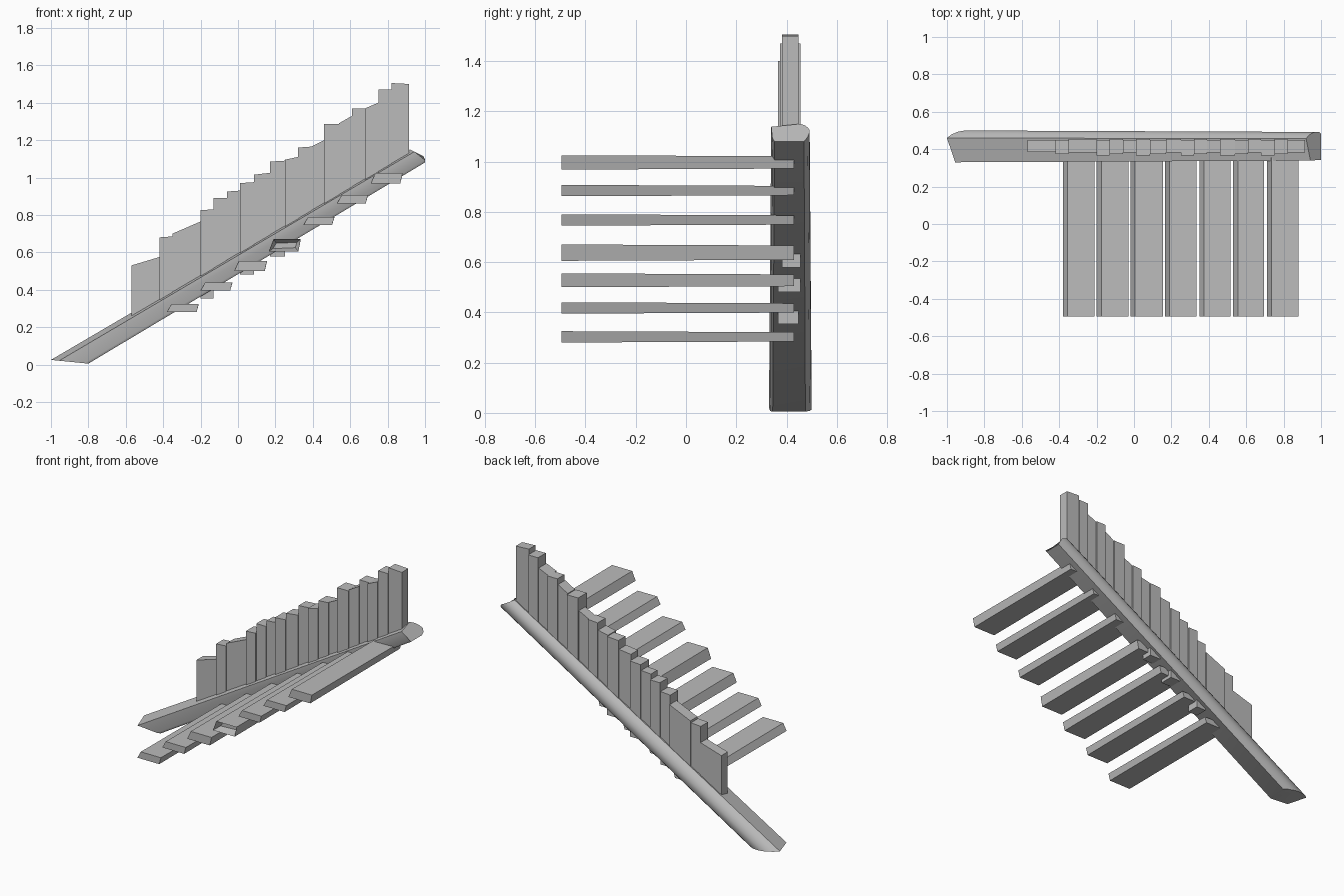
import bpy, bmesh
from mathutils import Vector

if "Cube" in bpy.data.objects:
    bpy.data.objects.remove(bpy.data.objects["Cube"])

wood = bpy.data.materials.new("grey_wood")
wood.diffuse_color = (0.5, 0.5, 0.5, 1)
wood.use_nodes = True
wood.node_tree.nodes["Principled BSDF"].inputs["Base Color"].default_value = wood.diffuse_color


def make(name, bm):
    """Turn a bmesh into a named, coloured object."""
    bmesh.ops.recalc_face_normals(bm, faces=bm.faces)
    me = bpy.data.meshes.new(name)
    bm.to_mesh(me)
    bm.free()
    me.materials.append(wood)
    ob = bpy.data.objects.new(name, me)
    bpy.context.collection.objects.link(ob)
    return ob


def loft(name, rings):
    """Skin a list of equal point rings and cap both ends."""
    bm = bmesh.new()
    vs = [[bm.verts.new(p) for p in r] for r in rings]
    n = len(vs[0])
    for a, b in zip(vs, vs[1:]):
        for i in range(n):
            j = (i + 1) % n
            bm.faces.new((a[i], a[j], b[j], b[i]))
    bm.faces.new(vs[0])
    bm.faces.new(vs[-1])
    return make(name, bm)


# Sloping stringer beam: (y, drop below the ridge), trimmed at both ends
section = [(0.46, 0), (0.33, -0.03), (0.335, -0.122), (0.345, -0.137),
           (0.475, -0.137), (0.491, -0.118), (0.499, -0.09), (0.5, -0.065),
           (0.493, -0.04), (0.48, -0.018)]
SLOPE, RISE = 0.586, 0.611
low, high = [], []
for y, d in section:
    x = (0.025 - 0.1 - RISE - d) / (SLOPE + 0.1)
    low.append((x, y, RISE + SLOPE * x + d))
    d *= 0.85
    y = 0.42 + (y - 0.42) * 0.9
    x = min(1.0, (1.61 - RISE - d) / (SLOPE + 0.5))
    high.append((x, y, RISE + SLOPE * x + d))
beam = loft("stringer_beam", [low, high])

# Treads: left x, right x, bottom z, top z
treads = [(-0.38, -0.21, 0.28, 0.325), (-0.20, -0.03, 0.395, 0.44),
          (-0.02, 0.155, 0.50, 0.555), (0.165, 0.335, 0.605, 0.67),
          (0.35, 0.515, 0.745, 0.79), (0.53, 0.695, 0.862, 0.907),
          (0.71, 0.88, 0.968, 1.025)]
for k, (x0, x1, z0, z1) in enumerate(treads):
    rings = [[(x0, y, z0 + s), (x1 - 0.012, y, z0 + s), (x1, y, z1 - s), (x0 + 0.025, y, z1 - s)]
             for y, s in ((-0.495, 0.0), (0.43, 0.004))]
    ob = loft("tread_%d" % (k + 1), rings)
    if k == 3:
        # Split in the end grain of the middle tread
        bm = bmesh.new()
        bm.from_mesh(ob.data)
        front = min(bm.faces, key=lambda f: f.calc_center_median().y)
        bmesh.ops.inset_individual(bm, faces=[front], thickness=0.026)
        for v in front.verts:
            v.co.y += 0.05
        bm.to_mesh(ob.data)
        bm.free()

# Wall boards: left x, top z at left, top z at right, reach below the beam
boards = [(-0.57, 0.53, 0.575, 0), (-0.42, 0.68, 0.685, 0), (-0.35, 0.70, 0.765, 0),
          (-0.20, 0.825, 0.83, 1), (-0.13, 0.89, 0.89, 0), (-0.06, 0.925, 0.93, 0),
          (0.01, 0.97, 0.975, 1), (0.085, 1.015, 1.025, 0), (0.17, 1.085, 1.09, 1),
          (0.25, 1.095, 1.11, 0), (0.32, 1.16, 1.165, 0), (0.39, 1.165, 1.20, 0),
          (0.46, 1.285, 1.285, 0), (0.54, 1.29, 1.33, 0), (0.61, 1.37, 1.37, 0),
          (0.68, 1.37, 1.40, 0), (0.75, 1.47, 1.47, 0), (0.82, 1.505, 1.50, 0)]
ends = [b[0] for b in boards[1:]] + [0.915]
for k, ((x0, za, zb, reach), x1) in enumerate(zip(boards, ends)):
    if k == 0:
        ya, yb = 0.385, 0.45
    else:
        ya, yb = 0.366 + 0.008 * (k % 3), 0.455 - 0.007 * (k % 2)
    xm = (x0 + x1) / 2
    z = 0.483 + 0.597 * xm + (-0.03 if reach else 0.06)
    base = [(x0, ya, z), (x1, ya, z), (x1, yb, z), (x0, yb, z)]
    top = [(x0, ya, za), (x1, ya, zb), (x1, yb, zb), (x0, yb, za)]
    loft("wall_board_%d" % (k + 1), [base, top])

# Smooth only the rounded back of the beam
bpy.context.view_layer.objects.active = beam
beam.select_set(True)
bpy.ops.object.shade_smooth_by_angle(angle=0.7)
